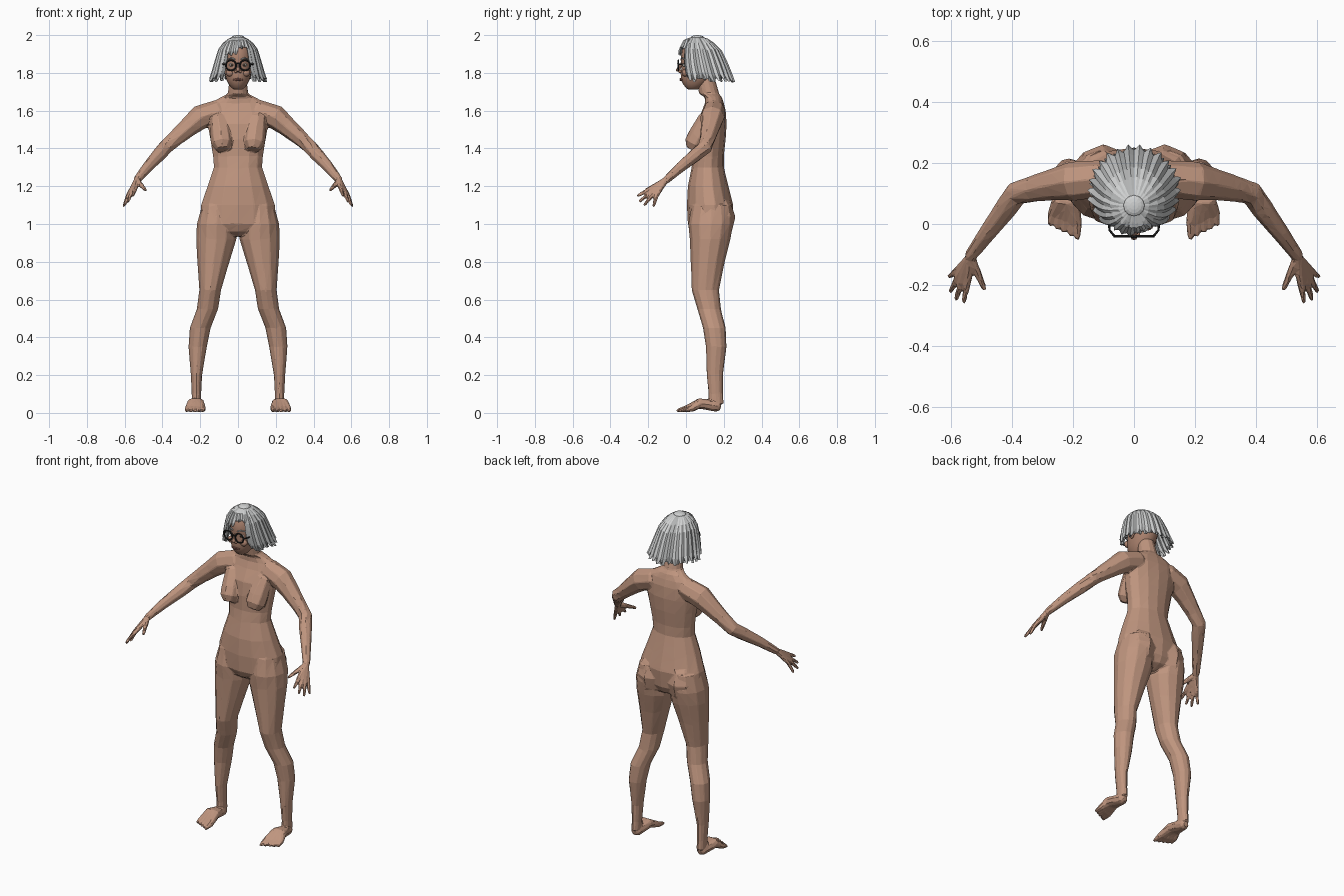
import bpy, bmesh, math, random
from mathutils import Vector, Matrix

random.seed(4)
if "Cube" in bpy.data.objects:
    bpy.data.objects.remove(bpy.data.objects["Cube"], do_unlink=True)


def material(name, r, g, b):
    mat = bpy.data.materials.new(name)
    mat.use_nodes = True
    mat.diffuse_color = (r, g, b, 1)
    shader = mat.node_tree.nodes["Principled BSDF"]
    shader.inputs["Base Color"].default_value = (r, g, b, 1)
    shader.inputs["Roughness"].default_value = 0.8
    return mat


skin = material("skin", .52, .30, .21)
face_skin = material("face skin", .42, .23, .16)
lip_colour = material("lips", .30, .13, .10)
eye_white = material("eye white", .7, .68, .64)
iris_colour = material("iris", .06, .035, .02)
frame_black = material("frame black", .02, .02, .02)
greys = [material("hair light", .62, .63, .63),
         material("hair mid", .46, .47, .47),
         material("hair dark", .30, .31, .31)]


def make(name, bm, *mats, smooth=False):
    bmesh.ops.recalc_face_normals(bm, faces=bm.faces[:])
    mesh = bpy.data.meshes.new(name)
    bm.to_mesh(mesh)
    bm.free()
    for mat in mats:
        mesh.materials.append(mat)
    ob = bpy.data.objects.new(name, mesh)
    bpy.context.collection.objects.link(ob)
    if smooth:
        bpy.ops.object.select_all(action="DESELECT")
        ob.select_set(True)
        bpy.context.view_layer.objects.active = ob
        bpy.ops.object.shade_smooth_by_angle(angle=math.radians(40))
    return ob


def loft(bm, rings):
    """Skin a list of closed rings and cap both ends."""
    loops = [[bm.verts.new(p) for p in ring] for ring in rings]
    n = len(loops[0])
    for a, b in zip(loops, loops[1:]):
        for i in range(n):
            j = (i + 1) % n
            bm.faces.new((a[i], a[j], b[j], b[i]))
    bm.faces.new(loops[0])
    bm.faces.new(loops[-1])


def oval(z, x0, x1, y0, y1, n=14):
    angles = [math.tau * i / n for i in range(n)]
    return [Vector(((x0 + x1) / 2 + (x1 - x0) / 2 * math.sin(a),
                    (y0 + y1) / 2 - (y1 - y0) / 2 * math.cos(a), z)) for a in angles]


def tube(bm, points, side=1, n=8):
    """Round limb through (x, y, z, radius) points with rounded ends."""
    p = [Vector((q[0] * side, q[1], q[2])) for q in points]
    r = [q[3] for q in points]
    first, last = (p[0] - p[1]).normalized(), (p[-1] - p[-2]).normalized()
    p = [p[0] + first * r[0] * .6] + p + [p[-1] + last * r[-1] * .6]
    r = [r[0] * .6] + r + [r[-1] * .6]
    span = (p[-1] - p[0]).normalized()
    ref = Vector((0, 0, 1)) if abs(span.z) < .8 else Vector((0, 1, 0))
    rings = []
    for i, c in enumerate(p):
        t = (p[min(i + 1, len(p) - 1)] - p[max(i - 1, 0)]).normalized()
        u = t.cross(ref).normalized()
        v = t.cross(u)
        rings.append([c + (u * math.cos(math.tau * k / n) + v * math.sin(math.tau * k / n)) * r[i]
                      for k in range(n)])
    loft(bm, rings)


def ball(bm, centre, size):
    m = Matrix.Translation(centre) @ Matrix.Diagonal((*size, 1))
    bmesh.ops.create_uvsphere(bm, u_segments=12, v_segments=8, radius=1, matrix=m)


def lerp(a, b, t):
    return [x + (y - x) * t for x, y in zip(a, b)]


# Torso and neck: height, half width, front, back
torso = [(.935, .05, .07, .17), (.96, .12, .03, .22), (1, .2, .01, .24), (1.1, .2, .005, .25),
         (1.2, .165, .01, .225), (1.3, .13, .03, .2), (1.36, .135, .04, .2),
         (1.45, .15, .04, .21), (1.53, .165, .05, .215), (1.6, .17, .085, .21),
         (1.64, .15, .1, .2), (1.67, .095, .1, .19), (1.69, .055, .07, .175), (1.78, .045, .05, .15)]
# Leg: height, inner, outer, front, back
leg = [(.05, .195, .245, .12, .2), (.1, .195, .245, .12, .195), (.2, .19, .25, .11, .195),
       (.35, .165, .262, .105, .215), (.45, .145, .255, .09, .21), (.55, .105, .218, .06, .185),
       (.65, .09, .205, .03, .175), (.8, .045, .215, .025, .205), (.92, .008, .222, .02, .235),
       (1, .01, .218, .012, .25), (1.1, .04, .19, .03, .24)]
arm = [(.1, .15, 1.6, .06), (.2, .14, 1.565, .065), (.26, .13, 1.515, .053),
       (.33, .115, 1.455, .043), (.385, .1, 1.405, .04), (.42, .05, 1.365, .037),
       (.48, -.03, 1.3, .029), (.535, -.105, 1.232, .021)]
wrist = (.535, -.11, 1.23, .017)
fingers = [((.545, -.19, 1.185, .013), (.557, -.255, 1.15, .008)),
           ((.562, -.185, 1.17, .013), (.582, -.245, 1.12, .008)),
           ((.575, -.175, 1.158, .013), (.6, -.22, 1.1, .008)),
           ((.582, -.155, 1.152, .012), (.604, -.172, 1.095, .008)),
           ((.512, -.16, 1.205, .013), (.49, -.212, 1.18, .009))]

bm = bmesh.new()
loft(bm, [oval(z, -w, w, f, b) for z, w, f, b in torso])
for side in (-1, 1):
    loft(bm, [oval(z, side * i, side * o, f, b, 12) for z, i, o, f, b in leg])
    tube(bm, arm, side)
    # Chest and seat masses
    tube(bm, [(.105, .11, 1.56, .045), (.09, .07, 1.47, .058), (.085, .048, 1.425, .058)], side)
    tube(bm, [(.1, .16, .98, .085), (.1, .172, 1.04, .09), (.095, .165, 1.1, .075)], side)
    # Hand: four fingers and a thumb fanning from the wrist
    for knuckle, tip in fingers:
        tube(bm, [wrist, knuckle, lerp(knuckle, tip, .5), tip], side)
    # Foot: five rays from heel to toe
    for i in range(5):
        tube(bm, [(.22, .165, .035, .03), (.204 + .01 * i, .07, .05, .028),
                  (.186 + .02 * i, .008 * i, .022, .017),
                  (.185 + .022 * i, -.045 + .011 * i, .012, .0095)], side)
body = make("body", bm, skin)

# Fuse the masses into one faceted skin
fuse = body.modifiers.new("fuse", "REMESH")
fuse.mode = "VOXEL"
fuse.voxel_size = .005
soften = body.modifiers.new("soften", "SMOOTH")
soften.factor, soften.iterations = .5, 5
facet = body.modifiers.new("facet", "DECIMATE")
facet.ratio = .024

# Head: height, half width, front, back
skull = [(1.712, .022, .012, .06), (1.722, .036, -.002, .08), (1.74, .05, -.015, .11),
         (1.765, .062, -.027, .135), (1.8, .071, -.028, .16), (1.84, .075, -.022, .175),
         (1.87, .077, -.029, .18), (1.92, .073, -.02, .172), (1.955, .052, .005, .14),
         (1.972, .025, .035, .1)]
bm = bmesh.new()
loft(bm, [oval(z, -w, w, f, b, 20) for z, w, f, b in skull])
tube(bm, [(0, -.022, 1.85, .007), (0, -.036, 1.828, .009), (0, -.043, 1.813, .011)])
for side in (-1, 1):
    ball(bm, (side * .011, -.033, 1.808), (.009, .01, .008))
    ball(bm, (side * .042, -.004, 1.8), (.022, .018, .02))
    ball(bm, (side * .078, .075, 1.825), (.011, .02, .034))
make("head", bm, face_skin, smooth=True)

bm = bmesh.new()
for z in (1.761, 1.768):
    tube(bm, [(-.025, -.021, 1.764, .003), (0, -.029, z, .005), (.025, -.021, 1.764, .003)])
make("lips", bm, lip_colour, smooth=True)

eyes, irises, brows, glasses = (bmesh.new() for _ in range(4))
for side in (-1, 1):
    ball(eyes, (side * .033, -.009, 1.842), (.014, .01, .009))
    ball(irises, (side * .033, -.017, 1.842), (.006, .004, .006))
    tube(brows, [(.016, -.027, 1.872, .003), (.036, -.022, 1.879, .004), (.056, -.006, 1.872, .003)], side)
    # Round rim and temple
    rim = [Vector((side * .037, -.04, 1.84)) for _ in range(25)]
    tube(glasses, [(c.x + .027 * math.cos(math.tau * i / 24), c.y,
                    c.z + .027 * math.sin(math.tau * i / 24), .0045) for i, c in enumerate(rim)], n=6)
    tube(glasses, [(.064, -.04, 1.845, .004), (.08, -.02, 1.847, .004), (.084, .07, 1.845, .004)], side, 6)
tube(glasses, [(-.012, -.04, 1.846, .004), (0, -.043, 1.85, .004), (.012, -.04, 1.846, .004)], n=6)
make("eyes", eyes, eye_white, smooth=True)
make("irises", irises, iris_colour, smooth=True)
make("eyebrows", brows, greys[1])
make("glasses", glasses, frame_black)

# Hair dome: height, half width, front, back
dome = [(1.995, .015, .045, .075), (1.975, .065, -.01, .13), (1.925, .1, -.034, .182),
        (1.865, .118, -.041, .212), (1.8, .136, -.036, .238), (1.75, .153, -.022, .256)]


def on_dome(a, s, swell):
    k = min(int(s), len(dome) - 2)
    z, w, f, b = lerp(dome[k], dome[k + 1], s - k)
    return Vector((w * swell * math.sin(a), (f + b) / 2 - (b - f) / 2 * swell * math.cos(a), z))


def strand_end(a):
    """Long at sides and back, short ragged fringe over the forehead."""
    if abs(a) > .68:
        return random.uniform(4.55, 5)
    return random.uniform(2.1, 2.6) if a < -.05 else random.uniform(1.75, 2)


bm = bmesh.new()
count, steps = 26, 7
for layer, swell in enumerate((.93, 1.0)):
    for k in range(count):
        a = math.tau * (k + .5 * layer) / count
        a = (a + math.pi) % math.tau - math.pi
        end = strand_end(a)
        tone = random.choice((1, 2, 1) if layer == 0 else (0, 0, 1))
        rows = []
        for i in range(steps + 1):
            half = math.pi / count * 1.25 * (1 if i < steps - 1 else .85 if i < steps else .35)
            s = end * i / steps
            rows.append([bm.verts.new(on_dome(a + half * e, s, swell + (.045 if e == 0 else -.02)))
                         for e in (-1, 0, 1)])
        for p, q in zip(rows, rows[1:]):
            for j in (0, 1):
                bm.faces.new((p[j], p[j + 1], q[j + 1], q[j])).material_index = tone
hair = make("hair_strands", bm, *greys)
thick = hair.modifiers.new("thickness", "SOLIDIFY")
thick.thickness = .004

bm = bmesh.new()
ball(bm, (0, .06, 1.987), (.035, .035, .013))
make("hair_crown", bm, greys[0])
